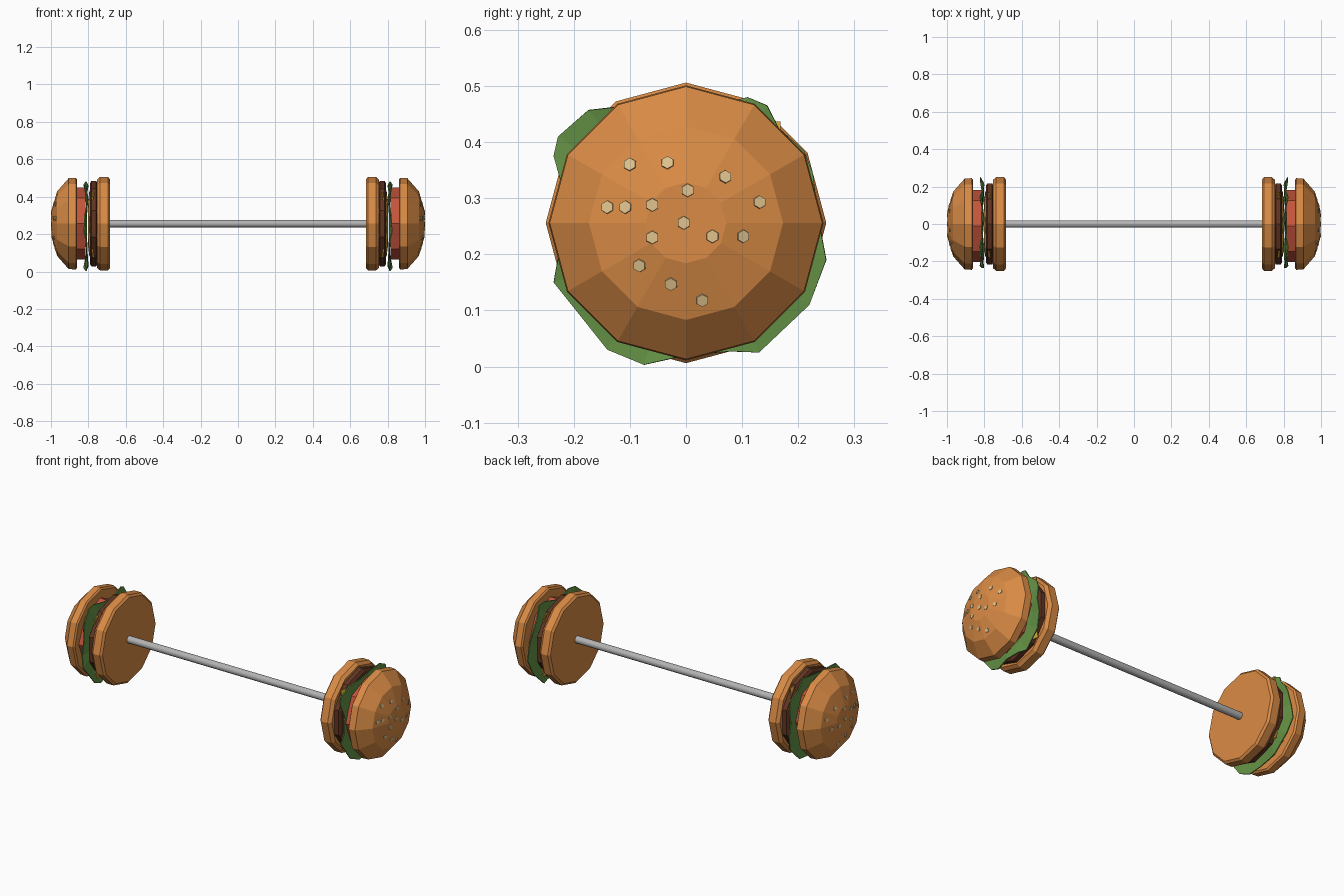
import bpy, bmesh, math
from mathutils import Vector, Matrix

if "Cube" in bpy.data.objects:
    bpy.data.objects.remove(bpy.data.objects["Cube"])

ZC = 0.256  # height of the bar axis


def mat(name, rgb):
    m = bpy.data.materials.new(name)
    m.diffuse_color = (*rgb, 1)
    m.use_nodes = True
    m.node_tree.nodes["Principled BSDF"].inputs["Base Color"].default_value = m.diffuse_color
    return m


BUN = mat("bun_orange", (0.70, 0.26, 0.06))
SEED = mat("seed_cream", (0.75, 0.55, 0.27))
GREEN = mat("lettuce_green", (0.13, 0.29, 0.06))
RED = mat("tomato_red", (0.55, 0.09, 0.045))
BROWN = mat("patty_brown", (0.12, 0.035, 0.016))
YELLOW = mat("cheese_yellow", (0.75, 0.38, 0.04))
GREY = mat("bar_grey", (0.45, 0.45, 0.45))


def finish(name, bm, material, mirror=True, thick=0):
    bmesh.ops.recalc_face_normals(bm, faces=bm.faces)
    me = bpy.data.meshes.new(name)
    bm.to_mesh(me)
    bm.free()
    me.materials.append(material)
    ob = bpy.data.objects.new(name, me)
    bpy.context.collection.objects.link(ob)
    if thick:
        s = ob.modifiers.new("thickness", "SOLIDIFY")
        s.thickness, s.offset = thick, 0
    if mirror:  # second burger on the other end of the bar
        ob.modifiers.new("mirror", "MIRROR")
    return ob


def lathe(name, profile, sides, material, y=0.0, turn=0.0, mirror=True):
    """Turn (x, radius) points around the bar axis, with flat ends."""
    bm = bmesh.new()
    rings = []
    for x, r in profile:
        rings.append([bm.verts.new((x, y + r * math.cos(turn + math.tau * i / sides),
                                    ZC + r * math.sin(turn + math.tau * i / sides)))
                      for i in range(sides)])
    for a, b in zip(rings, rings[1:]):
        for i in range(sides):
            j = (i + 1) % sides
            bm.faces.new((a[i], a[j], b[j], b[i]))
    bm.faces.new(rings[0])
    bm.faces.new(rings[-1])
    return finish(name, bm, material, mirror)


# Bar
bar = lathe("bar", [(-0.72, 0.02), (0.72, 0.02)], 16, GREY, mirror=False)
for p in bar.data.polygons:
    p.use_smooth = len(p.vertices) == 4

# Buns, patty and tomato
DOME = [(0.86, 0.235), (0.867, 0.245), (0.905, 0.243), (0.967, 0.173), (0.997, 0.072)]
lathe("bottom_bun", [(0.685, 0.238), (0.695, 0.25), (0.738, 0.25), (0.755, 0.235)], 12, BUN)
lathe("top_bun", DOME, 12, BUN)
lathe("patty", [(0.75, 0.215), (0.758, 0.228), (0.784, 0.228), (0.792, 0.215)], 10, BROWN,
      turn=math.pi / 10)
lathe("tomato", [(0.816, 0.192), (0.864, 0.192)], 8, RED, y=-0.01)

# Cheese slice: square sheet whose corners droop over the patty
bm = bmesh.new()
bmesh.ops.create_grid(bm, x_segments=6, y_segments=6, size=0.174)
for v in bm.verts:
    a, b = v.co.x, v.co.y
    droop = max(0, math.hypot(a, b) - 0.15) * 0.3
    v.co = (0.799 - droop, a, b)
bmesh.ops.rotate(bm, verts=bm.verts, cent=(0, 0, 0), matrix=Matrix.Rotation(math.radians(2), 3, 'X'))
bmesh.ops.translate(bm, verts=bm.verts, vec=(0, 0, ZC))
finish("cheese", bm, YELLOW, thick=0.006)

# Lettuce: wavy leaf with an irregular rim, given as (y, z)
RIM = [(0.11, 0.48), (0.145, 0.465), (0.165, 0.425), (0.21, 0.385), (0.226, 0.345),
       (0.235, 0.27), (0.25, 0.19), (0.22, 0.11), (0.13, 0.025), (0.08, 0.027),
       (0.0, 0.02), (-0.075, 0.003), (-0.14, 0.03), (-0.236, 0.15), (-0.225, 0.21),
       (-0.215, 0.30), (-0.236, 0.375), (-0.228, 0.41), (-0.174, 0.457), (-0.12, 0.463),
       (-0.05, 0.455), (0.03, 0.46)]
bm = bmesh.new()
mid = bm.verts.new((0.811, 0, ZC))
inner, outer = [], []
for i, (y, z) in enumerate(RIM):
    wave = 0.011 * math.sin(i * math.tau * 5 / len(RIM))
    inner.append(bm.verts.new((0.811, y * 0.75, ZC + (z - ZC) * 0.75)))
    outer.append(bm.verts.new((0.813 + wave, y, z)))
for i in range(len(RIM)):
    j = (i + 1) % len(RIM)
    bm.faces.new((mid, inner[i], inner[j]))
    bm.faces.new((inner[i], outer[i], outer[j], inner[j]))
finish("lettuce", bm, GREEN, thick=0.006)

# Sesame seeds: thin hexagons lying on the dome facets, given as (y, z)
SEEDS = [(-0.1, 0.36), (-0.033, 0.363), (0.07, 0.338), (0.003, 0.314), (-0.14, 0.284),
         (-0.108, 0.284), (-0.06, 0.288), (0.131, 0.293), (-0.004, 0.256), (-0.06, 0.23),
         (0.047, 0.232), (0.102, 0.232), (-0.083, 0.18), (-0.027, 0.147), (0.029, 0.118)]
bm = bmesh.new()
sector = math.tau / 12
for y, z in SEEDS:
    ang = math.atan2(z - ZC, y)
    mid_ang = (math.floor(ang / sector) + 0.5) * sector
    r = math.hypot(y, z - ZC) * math.cos(ang - mid_ang) / math.cos(sector / 2)
    x, n = DOME[-1][0], Vector((1, 0, 0))
    for (x0, r0), (x1, r1) in zip(DOME[2:], DOME[3:]):
        if r1 < r <= r0:
            x = x0 + (x1 - x0) * (r0 - r) / (r0 - r1)
            slope = (x1 - x0) / ((r0 - r1) * math.cos(sector / 2))
            n = Vector((1, slope * math.cos(mid_ang), slope * math.sin(mid_ang))).normalized()
    m = Matrix.Translation(Vector((x, y, z)) + n * 0.0005) @ n.to_track_quat('Z', 'Y').to_matrix().to_4x4()
    bmesh.ops.create_cone(bm, cap_ends=True, segments=6, radius1=0.0125, radius2=0.0115,
                          depth=0.005, matrix=m)
finish("sesame_seeds", bm, SEED)
